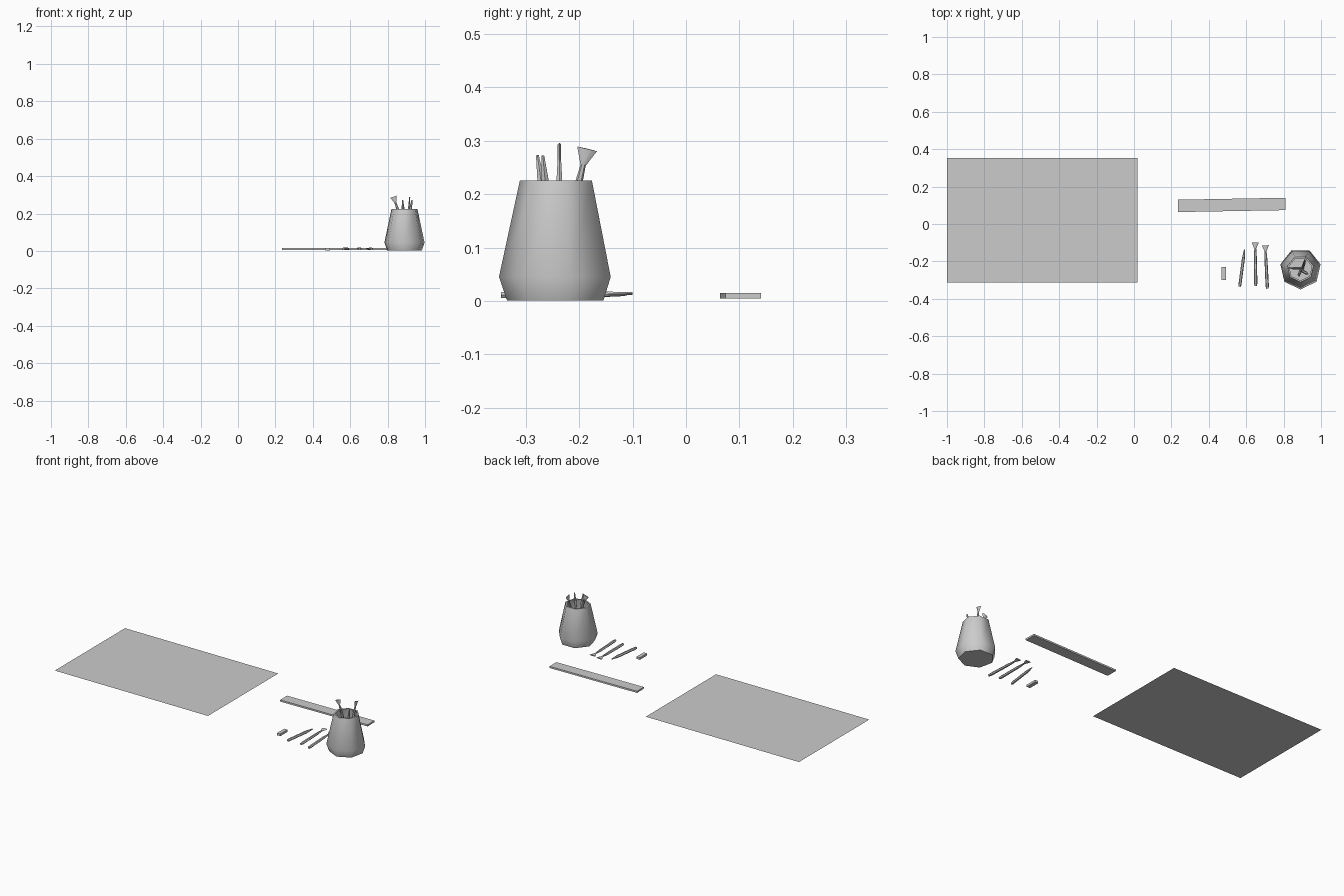
import bpy, bmesh, math
from mathutils import Vector, Matrix

if "Cube" in bpy.data.objects:
    bpy.data.objects.remove(bpy.data.objects["Cube"])


def make_object(name, bm, smooth=None):
    bmesh.ops.recalc_face_normals(bm, faces=bm.faces[:])
    me = bpy.data.meshes.new(name)
    bm.to_mesh(me)
    bm.free()
    ob = bpy.data.objects.new(name, me)
    bpy.context.collection.objects.link(ob)
    if smooth:
        bpy.ops.object.select_all(action='DESELECT')
        ob.select_set(True)
        bpy.context.view_layer.objects.active = ob
        bpy.ops.object.shade_smooth_by_angle(angle=math.radians(smooth))
    return ob


def loft(name, rings, sides, matrix, phase=0.0, smooth=None):
    """Rings are (z, x radius, y radius), capped at both ends."""
    bm = bmesh.new()
    loops = []
    for z, rx, ry in rings:
        loop = []
        for i in range(sides):
            a = phase + 2 * math.pi * i / sides
            loop.append(bm.verts.new(matrix @ Vector((rx * math.cos(a), ry * math.sin(a), z))))
        loops.append(loop)
    for lo, hi in zip(loops, loops[1:]):
        for i in range(sides):
            j = (i + 1) % sides
            bm.faces.new((lo[i], lo[j], hi[j], hi[i]))
    bm.faces.new(loops[0])
    bm.faces.new(loops[-1])
    return make_object(name, bm, smooth)


def aim(base, tip, wide):
    """Frame with z from base to tip and x as near as possible to wide."""
    base, tip = Vector(base), Vector(tip)
    z = (tip - base).normalized()
    x = Vector(wide)
    x = (x - z * x.dot(z)).normalized()
    y = z.cross(x)
    m = Matrix((x, y, z)).transposed().to_4x4()
    m.translation = base
    return m


def box(name, centre, size, angle=0.0):
    bm = bmesh.new()
    bmesh.ops.create_cube(bm, size=1.0)
    m = Matrix.Translation(centre) @ Matrix.Rotation(angle, 4, 'Z') @ Matrix.Diagonal((*size, 1))
    bmesh.ops.transform(bm, matrix=m, verts=bm.verts[:])
    return make_object(name, bm)


# Drawing sheet: a single flat face
bm = bmesh.new()
bm.faces.new([bm.verts.new((x, y, 0.005)) for x, y in
              ((-1, -0.314), (0.02, -0.314), (0.02, 0.354), (-1, 0.354))])
make_object("paper_sheet", bm)

# Ruler and eraser
box("ruler", (0.523, 0.102, 0.01), (0.575, 0.066, 0.01), 0.018)
box("eraser", (0.48, -0.265, 0.01), (0.022, 0.068, 0.013))

# Seven-sided pot with a hollow inside
pot = [(0.001, 0.095), (0.045, 0.11), (0.225, 0.071), (0.225, 0.062), (0.045, 0.098), (0.02, 0.088)]
loft("brush_pot", [(z, r, r) for z, r in pot], 7,
     Matrix.Translation((0.89, -0.24, 0)), -math.pi / 2, smooth=55)

# Brushes: round handle, pinched ferrule, flat flared bristles
BRUSH = [(0, 0.007, 0.006), (0.02, 0.009, 0.0075), (0.15, 0.008, 0.007),
         (0.20, 0.005, 0.004), (0.205, 0.007, 0.004), (0.232, 0.019, 0.0035)]
for name, base, tip, wide in (
        ("brush_lying_a", (0.651, -0.332, 0.011), (0.648, -0.10, 0.014), (1, 0, 0)),
        ("brush_lying_b", (0.713, -0.346, 0.011), (0.702, -0.115, 0.012), (1, 0, 0)),
        ("brush_in_pot_a", (0.905, -0.237, 0.07), (0.832, -0.237, 0.287), (1, 0, 0)),
        ("brush_in_pot_b", (0.90, -0.24, 0.06), (0.918, -0.185, 0.285), (0, 1, 0))):
    loft(name, BRUSH, 6, aim(base, tip, wide), smooth=40)

# Pencils: six-sided with a tapered point
PENCIL = [(0, 0.006, 0.006), (0.01, 0.008, 0.008), (0.15, 0.008, 0.008), (0.20, 0.003, 0.003)]
for name, base, tip in (
        ("pencil_lying", (0.565, -0.335, 0.011), (0.591, -0.138, 0.011)),
        ("pencil_in_pot_a", (0.89, -0.25, 0.075), (0.88, -0.278, 0.272)),
        ("pencil_in_pot_b", (0.90, -0.25, 0.075), (0.93, -0.268, 0.272))):
    loft(name, PENCIL, 6, aim(base, tip, (1, 0, 0)), smooth=40)
